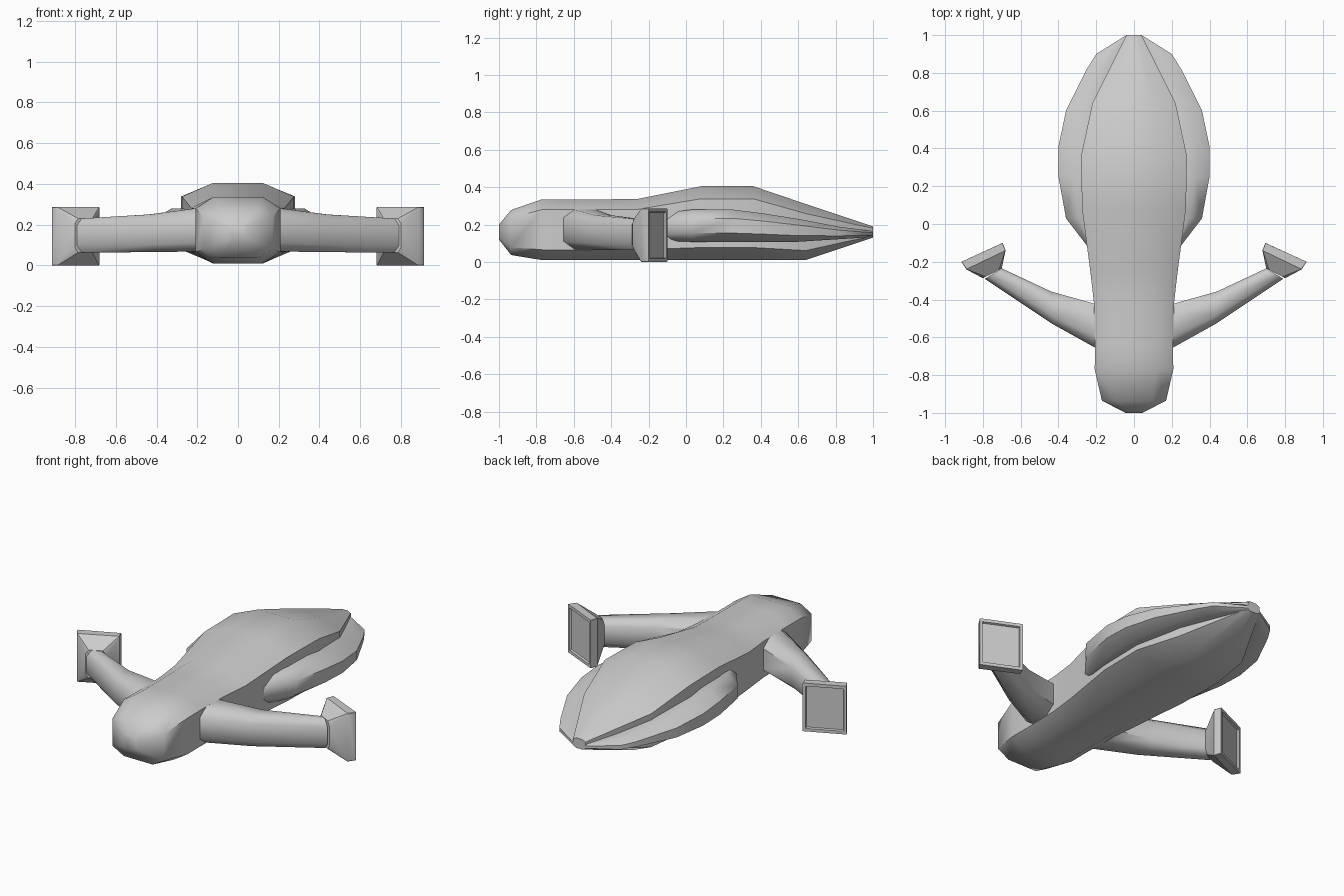
import bpy, math

if "Cube" in bpy.data.objects:
    bpy.data.objects.remove(bpy.data.objects["Cube"])


def ring(a, b, z0, z1, c=0.25, cz=0.17):
    """Chamfered rectangle standing on the ground line a-b, between z0 and z1."""
    tz = [(c, 0), (1 - c, 0), (1, cz), (1, 1 - cz), (1 - c, 1), (c, 1), (0, 1 - cz), (0, cz)]
    return [(a[0] + (b[0] - a[0]) * t, a[1] + (b[1] - a[1]) * t, z0 + (z1 - z0) * s) for t, s in tz]


def loft(name, rings, angle=50, mirror=False):
    """Skin a list of rings into a closed, smooth-shaded object."""
    n = len(rings[0])
    verts = [p for r in rings for p in r]
    faces = [(i * n + j, i * n + (j + 1) % n, (i + 1) * n + (j + 1) % n, (i + 1) * n + j)
             for i in range(len(rings) - 1) for j in range(n)]
    faces += [tuple(reversed(range(n))), tuple(range(len(verts) - n, len(verts)))]
    me = bpy.data.meshes.new(name)
    me.from_pydata(verts, [], faces)
    ob = bpy.data.objects.new(name, me)
    bpy.context.collection.objects.link(ob)
    bpy.ops.object.select_all(action='DESELECT')
    ob.select_set(True)
    bpy.context.view_layer.objects.active = ob
    bpy.ops.object.mode_set(mode='EDIT')
    bpy.ops.mesh.select_all(action='SELECT')
    bpy.ops.mesh.normals_make_consistent(inside=False)
    bpy.ops.object.mode_set(mode='OBJECT')
    bpy.ops.object.shade_smooth_by_angle(angle=math.radians(angle))
    if mirror:
        ob.modifiers.new("mirror", 'MIRROR')
    return ob


# Fuselage: y, half width, bottom, top, side chamfer
body = [(-1.0, .045, .12, .20, .2), (-.935, .17, .037, .278, .22), (-.77, .208, .01, .335, .21),
        (-.65, .207, .01, .335, .21), (-.42, .212, .01, .335, .21), (-.26, .23, .01, .337, .23),
        (.08, .275, .01, .405, .28), (.36, .28, .01, .405, .29), (.64, .22, .01, .31, .28),
        (1.0, .04, .13, .19, .25)]
loft("fuselage", [ring((-w, y), (w, y), z0, z1, c) for y, w, z0, z1, c in body])

# Side bulges at the rear: y, inner x, outer x, bottom, top
bulge = [(-.12, .15, .245, .11, .26), (.03, .15, .36, .108, .28), (.25, .15, .40, .108, .28),
         (.41, .15, .40, .108, .26), (.60, .12, .36, .108, .23), (.82, .06, .25, .122, .188),
         (.90, .03, .20, .127, .178), (1.0, .0, .04, .135, .165)]
loft("side_bulge", [ring((i, y), (o, y), z0, z1, .3, .27) for y, i, o, z0, z1 in bulge], mirror=True)

# Swept arms: front edge, rear edge, bottom, top
arm = [((.10, -.69), (.10, -.44), .07, .29), ((.205, -.655), (.21, -.422), .068, .28),
       ((.43, -.53), (.44, -.357), .065, .25), ((.79, -.29), (.70, -.235), .063, .23)]
loft("arm", [ring(a, b, z0, z1, .25, .2) for a, b, z0, z1 in arm], mirror=True)

# Flared nozzle pads with a shallow recessed rear face
pad = [((.80, -.287), (.70, -.235), .063, .23, .15), ((.888, -.24), (.68, -.14), 0, .286, .01),
       ((.914, -.20), (.695, -.10), 0, .286, .01), ((.90, -.194), (.709, -.106), .018, .268, .01),
       ((.892, -.202), (.707, -.117), .022, .264, .01)]
loft("pad", [ring(a, b, z0, z1, c, c) for a, b, z0, z1, c in pad], angle=30, mirror=True)
